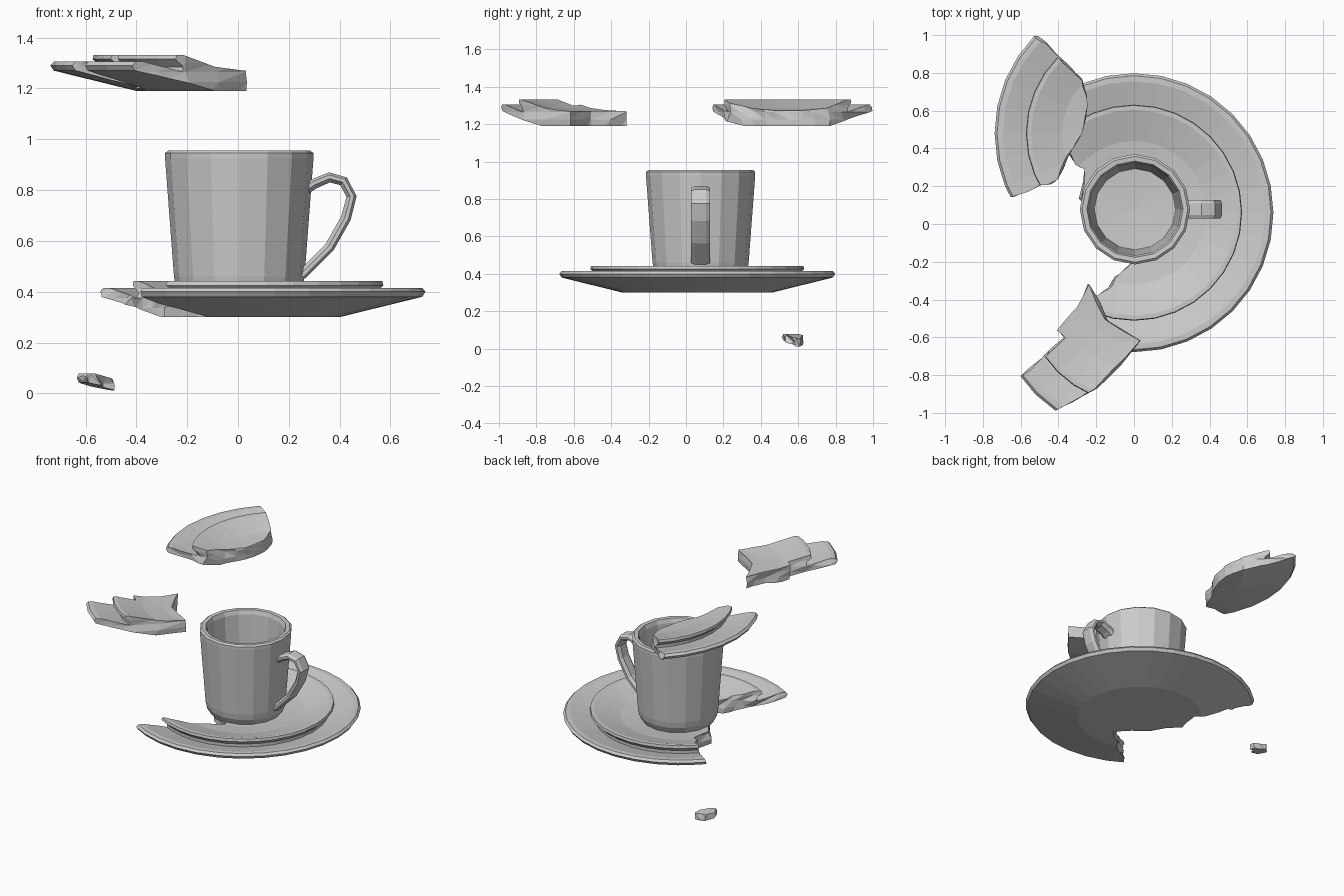
import bpy, bmesh, math, random
from mathutils import Vector

if "Cube" in bpy.data.objects:
    bpy.data.objects.remove(bpy.data.objects["Cube"])

random.seed(4)
CENTRE = (0.0, 0.06)      # plate axis
CUP = (0.005, 0.078)      # cup axis


def add_object(name, bm):
    bmesh.ops.recalc_face_normals(bm, faces=bm.faces[:])
    mesh = bpy.data.meshes.new(name)
    bm.to_mesh(mesh)
    bm.free()
    obj = bpy.data.objects.new(name, mesh)
    bpy.context.collection.objects.link(obj)
    return obj


def lathe(name, profile, axis, segments):
    """Closed revolved solid; profile starts and ends on the axis."""
    bm = bmesh.new()
    rings = []
    for r, z in profile:
        if r == 0:
            rings.append([bm.verts.new((axis[0], axis[1], z))])
        else:
            rings.append([bm.verts.new((axis[0] + r * math.cos(2 * math.pi * i / segments),
                                        axis[1] + r * math.sin(2 * math.pi * i / segments), z))
                          for i in range(segments)])
    for a, b in zip(rings, rings[1:]):
        for i in range(segments):
            j = (i + 1) % segments
            loop = [a[i % len(a)], a[j % len(a)], b[j % len(b)], b[i % len(b)]]
            bm.faces.new(list(dict.fromkeys(loop)))
    return add_object(name, bm)


def crack_prism(outline):
    """Upright cutter whose walls wobble like a broken edge."""
    bm = bmesh.new()
    pts = []
    for i, p in enumerate(outline):
        q = outline[(i + 1) % len(outline)]
        a, b = Vector(p), Vector(q)
        pts += [a, a.lerp(b, 0.5)]
    levels = [0.2, 0.335, 0.375, 0.41, 0.6]
    rings = []
    for z in levels:
        rings.append([bm.verts.new((p.x + random.uniform(-.012, .012),
                                    p.y + random.uniform(-.012, .012), z)) for p in pts])
    n = len(pts)
    for a, b in zip(rings, rings[1:]):
        for i in range(n):
            j = (i + 1) % n
            bm.faces.new((a[i], a[j], b[j]))
            bm.faces.new((a[i], b[j], b[i]))
    bm.faces.new(rings[0])
    bm.faces.new(rings[-1])
    return add_object("crack_cutter", bm)


def broken_plate(name, outline, operation, offset=(0, 0, 0)):
    plate = lathe(name, PLATE, CENTRE, 32)
    cutter = crack_prism(outline)
    mod = plate.modifiers.new("break", 'BOOLEAN')
    mod.operation = operation
    mod.solver = 'EXACT'
    mod.object = cutter
    bpy.context.view_layer.update()
    dg = bpy.context.evaluated_depsgraph_get()
    mesh = bpy.data.meshes.new_from_object(plate.evaluated_get(dg))
    plate.modifiers.clear()
    plate.data = mesh
    bpy.data.objects.remove(cutter)
    plate.location = offset
    return plate


# Two stacked plates as one section, with the groove between their rims
PLATE = [(0, .30), (.40, .30), (.725, .38), (.738, .40), (.725, .415), (.695, .415),
         (.54, .375), (.54, .395), (.572, .425), (.568, .442), (.545, .442),
         (.38, .395), (.25, .38), (0, .38)]

# Main plate with the missing wedge
broken_plate("broken_saucer", [
    (-.56, .57), (-.48, .50), (-.41, .45), (-.33, .36), (-.27, .29), (-.28, .14), (-.16, -.04),
    (.02, -.18), (-.10, -.29), (-.17, -.37), (-.30, -.45), (-.40, -.57),
    (-.55, -.85), (-1.1, -.5), (-1.1, .6)], 'DIFFERENCE')

# Large flying shard
broken_plate("large_shard", [
    (-.60, .65), (-.53, .58), (-.41, .475), (-.27, .34), (-.25, .19), (-.28, .06), (-.35, -.06),
    (-.41, -.19), (-.50, -.22), (-.64, -.27), (-.9, -.37), (-1.0, .4)],
    'INTERSECT', (0, .42, .89))

# Narrow flying shard
broken_plate("narrow_shard", [
    (-.24, .12), (-.30, -.01), (-.40, -.13), (-.36, -.16), (-.50, -.28), (-.60, -.37),
    (-.80, -.55), (-.55, -.75), (-.42, -.55), (-.20, -.43), (.03, -.18), (-.15, -.06)],
    'INTERSECT', (0, -.44, .89))

# Small chip lying on the ground
broken_plate("small_chip", [
    (-.64, -.31), (-.59, -.26), (-.50, -.265), (-.49, -.29), (-.55, -.345), (-.60, -.37)],
    'INTERSECT', (0, .88, -.337))

# Cup
lathe("cup", [(0, .37), (.225, .37), (.25, .42), (.257, .46), (.292, .925), (.292, .945),
              (.28, .955), (.255, .953), (.245, .925), (.215, .45), (0, .44)], CUP, 16)

# Cup handle: flattened section swept along a side-view path
path = [Vector(p) for p in [(.27, .805), (.30, .825), (.36, .85), (.415, .835), (.447, .775),
                            (.425, .69), (.36, .575), (.25, .465)]]
section = [(-.02, -.03), (-.02, .03), (-.005, .05), (.01, .05), (.02, .03),
           (.02, -.03), (.01, -.05), (-.005, -.05)]   # outward, sideways
bm = bmesh.new()
rings = []
for i, p in enumerate(path):
    t = (path[min(i + 1, len(path) - 1)] - path[max(i - 1, 0)]).normalized()
    out = Vector((-t.y, t.x))
    rings.append([bm.verts.new((p.x + out.x * u, CUP[1] + v, p.y + out.y * u))
                  for u, v in section])
n = len(section)
for a, b in zip(rings, rings[1:]):
    for i in range(n):
        bm.faces.new((a[i], a[(i + 1) % n], b[(i + 1) % n], b[i]))
bm.faces.new(rings[0])
bm.faces.new(rings[-1])
add_object("cup_handle", bm)
